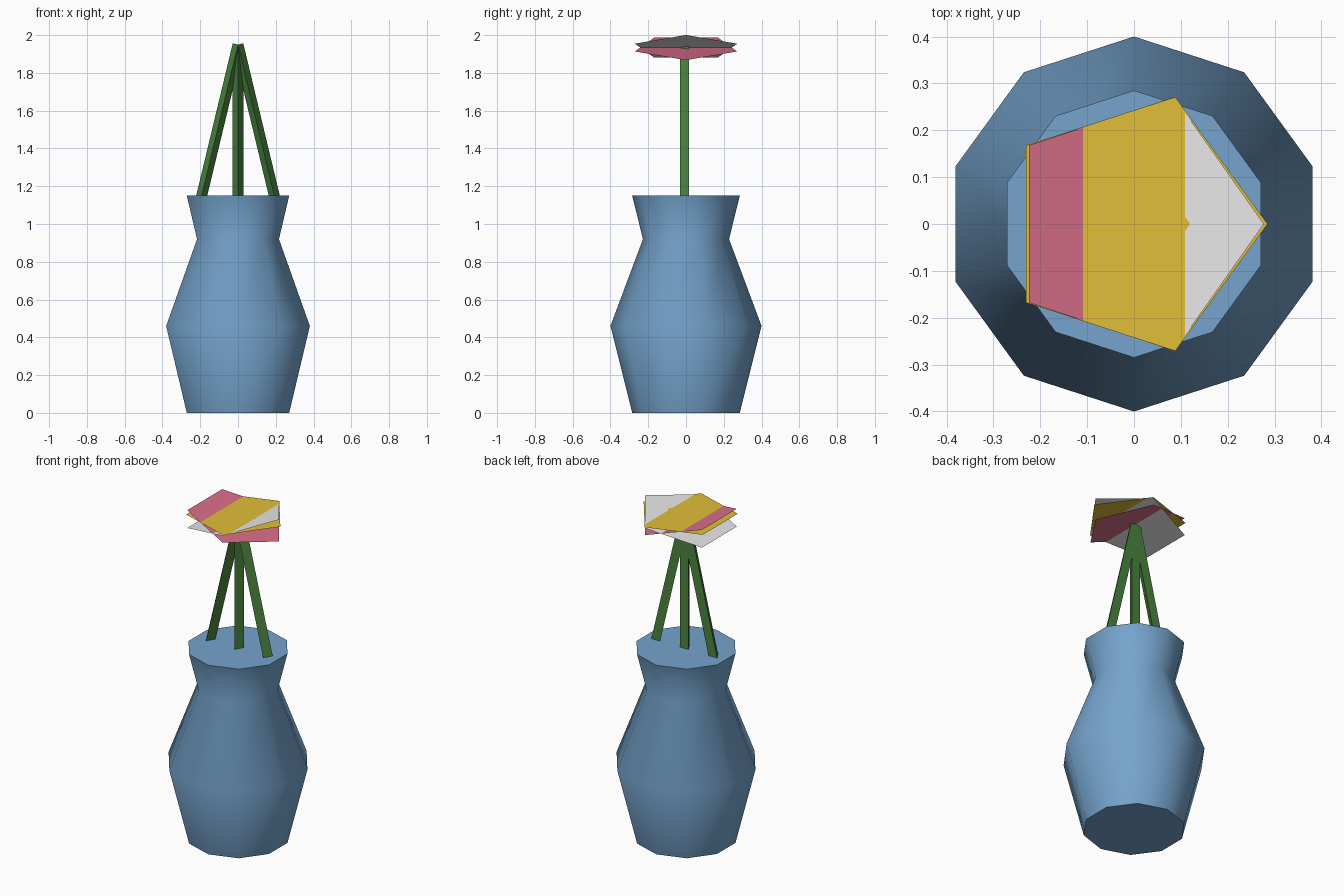
import bpy
import bmesh
from math import sin, cos, pi, radians
from mathutils import Matrix

cube = bpy.data.objects.get("Cube")
if cube:
    bpy.data.objects.remove(cube)


def material(name, rgb):
    m = bpy.data.materials.new(name)
    m.use_nodes = True
    m.diffuse_color = (*rgb, 1)
    m.node_tree.nodes["Principled BSDF"].inputs["Base Color"].default_value = (*rgb, 1)
    return m


blue = material("blue_glaze", (0.18, 0.37, 0.61))
green = material("stem_green", (0.07, 0.23, 0.05))
yellow = material("yellow_petal", (0.76, 0.52, 0.04))
pink = material("pink_petal", (0.69, 0.16, 0.25))
white = material("white_petal", (0.8, 0.8, 0.8))


def loft(name, rings, sides, start, mat, matrix=Matrix()):
    """Stack regular polygons (radius, height) and cap both ends."""
    bm = bmesh.new()
    loops = []
    for r, z in rings:
        angles = [start + 2 * pi * i / sides for i in range(sides)]
        loops.append([bm.verts.new((r * cos(a), r * sin(a), z)) for a in angles])
    for low, high in zip(loops, loops[1:]):
        for i in range(sides):
            j = (i + 1) % sides
            bm.faces.new((low[i], low[j], high[j], high[i]))
    bm.faces.new(loops[-1])
    if len(loops) > 1:
        bm.faces.new(loops[0][::-1])
    bm.transform(matrix)
    mesh = bpy.data.meshes.new(name)
    bm.to_mesh(mesh)
    bm.free()
    mesh.materials.append(mat)
    obj = bpy.data.objects.new(name, mesh)
    bpy.context.collection.objects.link(obj)
    return obj


# Ten-sided vase, smooth around the body with crisp rims
vase = loft("vase", [(0.285, 0), (0.40, 0.46), (0.228, 0.92), (0.285, 1.15)], 10, pi / 2, blue)
bpy.ops.object.select_all(action="DESELECT")
vase.select_set(True)
bpy.context.view_layer.objects.active = vase
bpy.ops.object.shade_smooth_by_angle(angle=radians(60))

# Three leaning stems, each with a flat pentagon bloom and a small centre
flowers = [("left", -13.5, 1.934, white), ("middle", 0, 1.96, yellow), ("right", 13.5, 1.934, pink)]
for side, tilt, height, petal in flowers:
    lean = Matrix.Rotation(radians(tilt), 4, "Y")
    stem_top = Matrix.Translation((0, 0, 1.95)) @ lean
    loft(side + "_stem", [(0.033, -0.92), (0.033, 0)], 3, -pi / 2, green, stem_top)
    bloom = Matrix.Translation((0, 0, height)) @ lean
    loft(side + "_bloom", [(0.285, 0)], 5, 0, petal, bloom)
    if petal is yellow:
        loft(side + "_centre", [(0.12, 0.003)], 5, 0, yellow, bloom)
